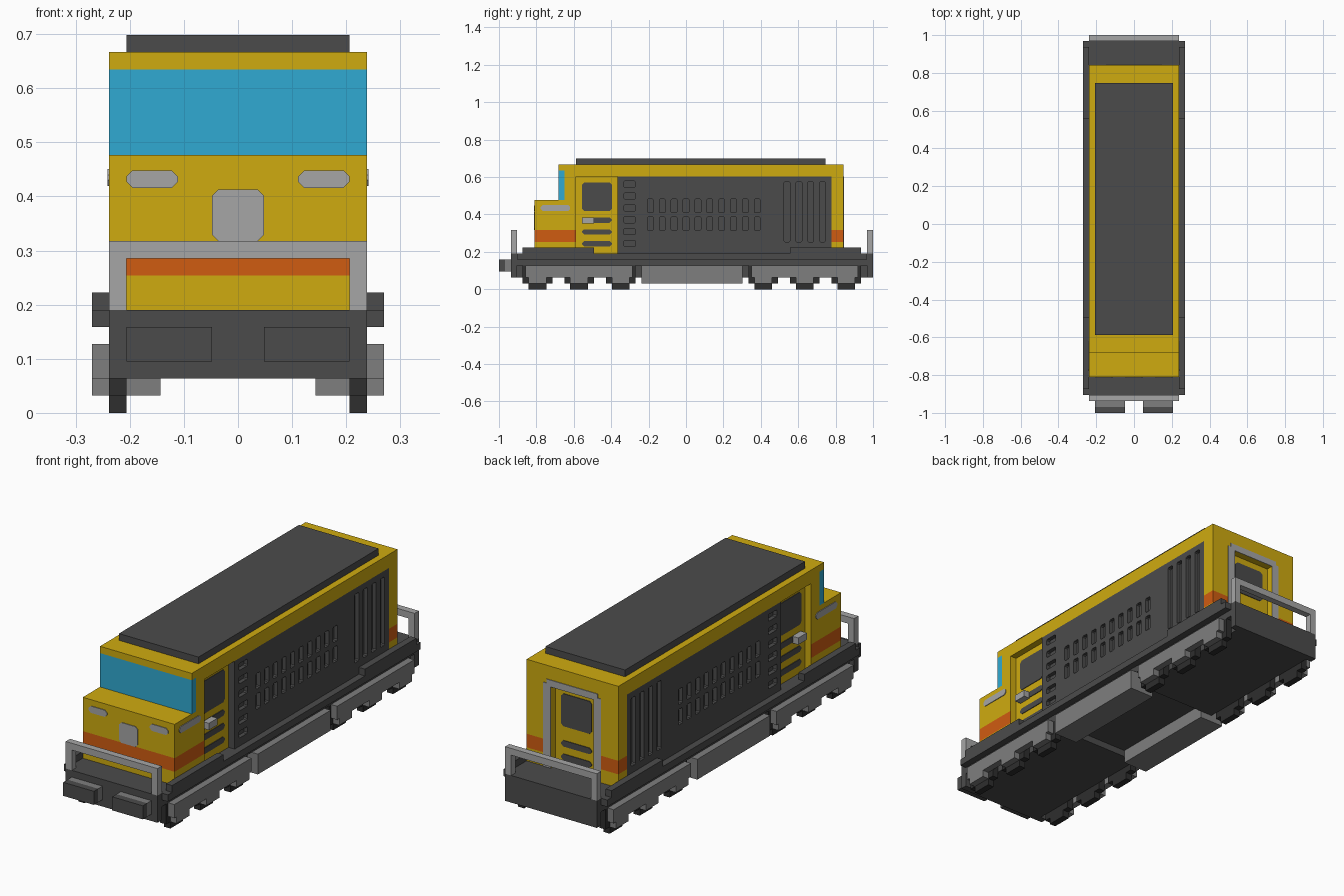
import bpy, bmesh
from mathutils import Vector

if "Cube" in bpy.data.objects:
    bpy.data.objects.remove(bpy.data.objects["Cube"])

U = 2 / 63          # grid unit: the model is 63 units long


def srgb(h):
    c = [int(h[i:i + 2], 16) / 255 for i in (0, 2, 4)]
    return [v / 12.92 if v < 0.04045 else ((v + 0.055) / 1.055) ** 2.4 for v in c] + [1]


def material(name, h):
    m = bpy.data.materials.new(name)
    m.diffuse_color = srgb(h)
    m.use_nodes = True
    m.node_tree.nodes["Principled BSDF"].inputs["Base Color"].default_value = m.diffuse_color
    return m


YELLOW = material("yellow paint", "CFAB10")
ORANGE = material("orange stripe", "D05C11")
GLASS = material("blue glass", "30AAD2")
DARK = material("dark grey", "4B4B4B")
BLACK = material("wheel black", "2E2E2E")
MID = material("mid grey", "7E7E7E")
LIGHT = material("light grey", "A6A6A6")


def P(x, k, z):
    """Grid units to world; k counts from the front end."""
    return Vector((x * U, -1 + k * U, z * U))


def add_box(bm, x0, x1, k0, k1, z0, z1):
    v = [bm.verts.new(P(x, k, z)) for x in (x0, x1) for k in (k0, k1) for z in (z0, z1)]
    for f in ((0, 1, 3, 2), (4, 6, 7, 5), (0, 4, 5, 1), (2, 3, 7, 6), (0, 2, 6, 4), (1, 5, 7, 3)):
        bm.faces.new([v[i] for i in f])


def add_prism(bm, ring, offset):
    """Closed prism from a ring of points moved along an offset."""
    a = [bm.verts.new(p) for p in ring]
    b = [bm.verts.new(p + offset) for p in ring]
    n = len(a)
    bm.faces.new(a)
    bm.faces.new(b[::-1])
    for i in range(n):
        bm.faces.new((a[i], b[i], b[(i + 1) % n], a[(i + 1) % n]))


def finish(name, bm, *mats, rule=None):
    bmesh.ops.recalc_face_normals(bm, faces=bm.faces)
    if rule:
        for f in bm.faces:
            c = f.calc_center_median() / U
            f.material_index = rule(c.x, c.y + 31.5, c.z, f.normal)
    me = bpy.data.meshes.new(name)
    bm.to_mesh(me)
    bm.free()
    for m in mats:
        me.materials.append(m)
    ob = bpy.data.objects.new(name, me)
    bpy.context.collection.objects.link(ob)
    return ob


def boxes(name, mat, *dims, mirror=False):
    bm = bmesh.new()
    for d in dims:
        add_box(bm, *d)
        if mirror:
            add_box(bm, -d[1], -d[0], *d[2:])
    return finish(name, bm, mat)


def cut(bm, axis, *levels):
    """Slice a mesh into bands at grid levels so faces can be coloured."""
    no = Vector([float(i == axis) for i in range(3)])
    for l in levels:
        bmesh.ops.bisect_plane(bm, geom=bm.verts[:] + bm.edges[:] + bm.faces[:],
                               plane_co=P(l, l, l), plane_no=no)


def chamfered(a0, a1, b0, b1, c):
    return [(a0 + c, b0), (a1 - c, b0), (a1, b0 + c), (a1, b1 - c),
            (a1 - c, b1), (a0 + c, b1), (a0, b1 - c), (a0, b0 + c)]


def plate(bm, side, at, a0, a1, b0, b1, c=0.35):
    """Thin painted plate: side 'x' faces sideways, 'y' faces along the length."""
    pts = chamfered(a0, a1, b0, b1, c)
    t = 0.1
    if side == 'x':
        s = 1 if at > 0 else -1
        add_prism(bm, [P(at, a, b) for a, b in pts], Vector((s * t * U, 0, 0)))
    else:
        s = 1 if at > 31.5 else -1
        add_prism(bm, [P(a, at, b) for a, b in pts], Vector((0, s * t * U, 0)))


# Nose and cab front: stepped profile with stripe and wraparound windscreen
bm = bmesh.new()
prof = [(6, 6), (13, 6), (13, 21), (10, 21), (10, 15), (6, 15)]
add_prism(bm, [P(-7.5, k, z) for k, z in prof], Vector((15 * U, 0, 0)))
cut(bm, 2, 8, 10, 15, 20)
cut(bm, 1, 10, 11)


def cab_rule(x, k, z, n):
    if n.y > 0.5 or abs(n.z) > 0.5:
        return 0
    return 1 if 8 < z < 10 else 2 if 15 < z < 20 and k < 11 else 0


finish("cab_nose", bm, YELLOW, ORANGE, GLASS, rule=cab_rule)

# Recessed side doors, roof shell and roof panel
boxes("cab_doors", YELLOW, (-6.5, 6.5, 13, 20, 6, 19))
boxes("roof_shell", YELLOW, (-7.5, 7.5, 13, 56, 19, 21))
boxes("roof_panel", DARK, (-6.5, 6.5, 13, 55, 21, 22))

# Rear wall with a recessed doorway
bm = bmesh.new()
for d in ((-7.5, 7.5, 56, 57, 6, 21), (-7.5, -3.5, 57, 58, 6, 21),
          (3.5, 7.5, 57, 58, 6, 21), (-3.5, 3.5, 57, 58, 18, 21)):
    add_box(bm, *d)
cut(bm, 2, 8, 10)
finish("rear_wall", bm, YELLOW, ORANGE,
       rule=lambda x, k, z, n: int(8 < z < 10 and abs(n.z) < .5 and abs(x) > 4))
bm = bmesh.new()
for s in (-1, 1):
    lo, hi = sorted((3.5 * s, 4.7 * s))
    add_box(bm, lo, hi, 58, 58.1, 6, 18.4)
add_box(bm, -4.2, 4.2, 58, 58.1, 18, 19)
finish("rear_door_frame", bm, LIGHT)

# Engine block with vents sunk into both sides
block = boxes("engine_block", DARK, (-7.5, 7.5, 20, 56, 6, 19))
slots = [(21, 23, 7.2 + 2 * i, 8.2 + 2 * i) for i in range(6)]
slots += [(25 + 2 * i, 26 + 2 * i, z, z + 2.3) for i in range(10) for z in (9.9, 12.9)]
slots += [(48 + 2 * i, 49 + 2 * i, 8, 18.1) for i in range(4)]
bm = bmesh.new()
for k0, k1, z0, z1 in slots:
    for x in (-8.2, 6.9):
        add_prism(bm, [P(x, a, b) for a, b in chamfered(k0, k1, z0, z1, 0.15)],
                  Vector((1.3 * U, 0, 0)))
cutter = finish("vent_cutter", bm, DARK)
cutter.hide_render = True
cutter.hide_set(True)
mod = block.modifiers.new("vents", 'BOOLEAN')
mod.operation = 'DIFFERENCE'
mod.solver = 'EXACT'
mod.object = cutter

# Door windows and louvres
bm = bmesh.new()
for s in (-1, 1):
    plate(bm, 'x', 6.5 * s, 14, 19, 13.2, 18)
    for z in (7.2, 9.2, 11.2):
        plate(bm, 'x', 6.5 * s, 14, 19, z, z + 0.9)
plate(bm, 'y', 57, -2.5, 2.5, 12.2, 17)
for z in (7.2, 9.2):
    plate(bm, 'y', 57, -2.5, 2.5, z, z + 0.9)
finish("door_windows_and_louvres", bm, DARK)
boxes("door_handles", LIGHT, (6.5, 7.5, 14, 16, 11.1, 12.1), mirror=True)

# Headlights, nose badge plate and nose side lights
bm = bmesh.new()
plate(bm, 'y', 6, -1.5, 1.5, 10, 13)
for s in (-1, 1):
    a, b = sorted((3.5 * s, 6.5 * s))
    plate(bm, 'y', 6, a, b, 13.1, 14.1)
    plate(bm, 'x', 7.5 * s, 7, 12, 13.2, 14.2)
finish("headlights", bm, LIGHT)

# Chassis, side sills, end beams and buffers
boxes("chassis", DARK, (-7.5, 7.5, 3, 62, 4, 6))
boxes("side_sills", DARK, (7.5, 8.5, 3, 62, 5, 6), (7.5, 8.5, 4, 16, 6, 7),
      (7.5, 8.5, 49, 61, 6, 7), mirror=True)
boxes("end_beams", DARK, (-7.5, 7.5, 2, 3, 2, 6), (-7.5, 7.5, 62, 63, 2, 6))
boxes("bogie_floor", DARK, (-6.5, 6.5, 3, 24, 2, 4), (-6.5, 6.5, 24, 41, 3, 4),
      (-6.5, 6.5, 41, 62, 2, 4))
boxes("buffer_heads", DARK, (1.5, 6.5, 0, 1, 3, 5), mirror=True)
boxes("buffer_shanks", MID, (1.5, 6.5, 1, 2, 3, 5), mirror=True)
boxes("fuel_tanks", MID, (4.5, 8.5, 24, 41, 1, 4), mirror=True)

# End railings
for name, k in (("front_railing", 2), ("rear_railing", 62)):
    boxes(name, LIGHT, (-7.5, -6.5, k, k + 1, 6, 10), (6.5, 7.5, k, k + 1, 6, 10),
          (-6.5, 6.5, k, k + 1, 9, 10))

# Six-wheel bogies: stepped wheels behind grey side frames
for name, centre in (("front", 13.5), ("rear", 51.5)):
    axles = [centre + d for d in (-7, 0, 7)]
    wheels, frame = [], [(7.5, 8.5, centre - 9, centre + 9, 2, 4)]
    for a in axles:
        wheels += [(6.5, 7.5, a - 1.5, a + 1.5, 0, 1), (6.5, 7.5, a - 2.5, a + 2.5, 1, 4)]
        frame.append((7.5, 8.5, a - 1.5, a + 1.5, 1, 2))
    boxes(name + "_wheels", BLACK, *wheels, mirror=True)
    boxes(name + "_bogie_frames", MID, *frame, mirror=True)
